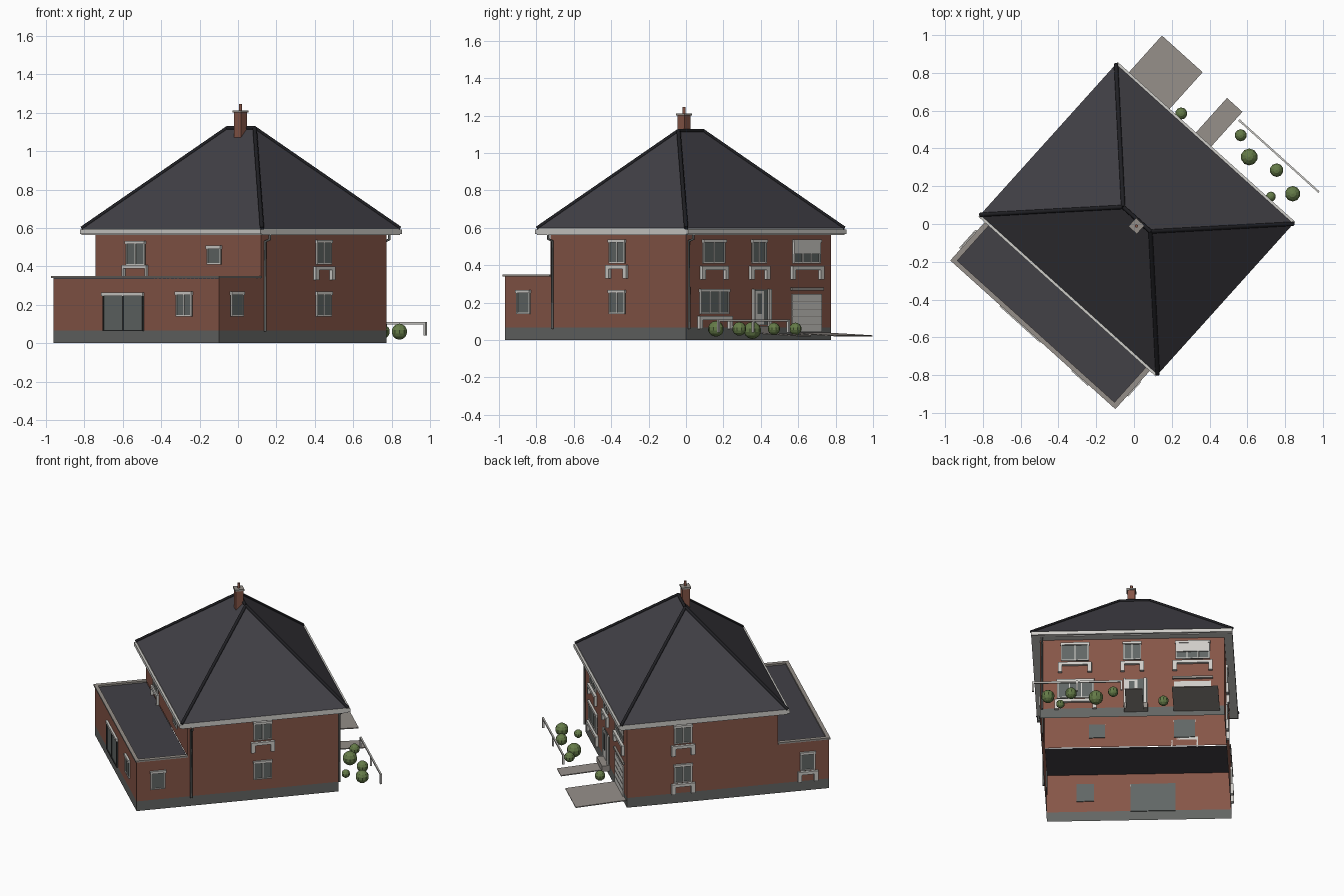
import bpy, bmesh, math
from mathutils import Matrix, Vector

if "Cube" in bpy.data.objects:
    bpy.data.objects.remove(bpy.data.objects["Cube"], do_unlink=True)


def material(name, r, g, b):
    m = bpy.data.materials.new(name)
    m.use_nodes = True
    m.diffuse_color = (r, g, b, 1)
    m.node_tree.nodes["Principled BSDF"].inputs["Base Color"].default_value = (r, g, b, 1)
    return m


BRICK = material("red brick", 0.24, 0.092, 0.064)
SLATE = material("slate roof", 0.054, 0.052, 0.062)
CAP = material("dark ridge", 0.014, 0.014, 0.017)
WHITE = material("white paint", 0.62, 0.61, 0.58)
PLINTH = material("grey plinth", 0.125, 0.13, 0.125)
STONE = material("pale stone", 0.30, 0.275, 0.25)
GLASS = material("grey glass", 0.12, 0.135, 0.13)
DARK = material("dark frame", 0.035, 0.037, 0.037)
GREEN = material("shrub green", 0.13, 0.20, 0.065)

# The house stands turned on its plot: local x runs along the ridge
FRAME = Matrix.Translation((0.015, 0.025, 0)) @ Matrix.Rotation(math.radians(-42), 4, "Z")
A, B, EXT = 0.58, 0.487, 0.815      # half length, half depth, reach of the extension
RA, RB = 0.632, 0.537               # half sizes of the roof
EAVE, PEAK, RIDGE = 0.598, 1.12, 0.097
LOW, TOP, BASE = 0.345, 0.57, 0.067


def finish(name, bm, mat, matrix=FRAME):
    mesh = bpy.data.meshes.new(name)
    bm.to_mesh(mesh)
    bm.free()
    mesh.materials.append(mat)
    ob = bpy.data.objects.new(name, mesh)
    bpy.context.collection.objects.link(ob)
    ob.matrix_world = matrix
    return ob


def boxes(name, items, mat, matrix=FRAME):
    """One object from boxes given as (x0, x1, y0, y1, z0, z1)."""
    bm = bmesh.new()
    for x0, x1, y0, y1, z0, z1 in items:
        m = Matrix.Translation(((x0 + x1) / 2, (y0 + y1) / 2, (z0 + z1) / 2))
        bmesh.ops.create_cube(bm, size=1, matrix=m @ Matrix.Diagonal((x1 - x0, y1 - y0, z1 - z0, 1)))
    return finish(name, bm, mat, matrix)


def shell(name, y0, y1, z0, z1, mat):
    """Open rectangle of walls without floor or ceiling."""
    bm = bmesh.new()
    ring = [(-A, y0), (A, y0), (A, y1), (-A, y1)]
    lo = [bm.verts.new((x, y, z0)) for x, y in ring]
    hi = [bm.verts.new((x, y, z1)) for x, y in ring]
    for i in range(4):
        j = (i + 1) % 4
        bm.faces.new((lo[i], lo[j], hi[j], hi[i]))
    return finish(name, bm, mat)


def tube(name, points, radius, mat, matrix=FRAME):
    cu = bpy.data.curves.new(name, "CURVE")
    cu.dimensions = "3D"
    cu.bevel_depth, cu.bevel_resolution, cu.use_fill_caps = radius, 1, True
    sp = cu.splines.new("POLY")
    sp.points.add(len(points) - 1)
    for p, co in zip(sp.points, points):
        p.co = (*co, 1)
    cu.materials.append(mat)
    ob = bpy.data.objects.new(name, cu)
    bpy.context.collection.objects.link(ob)
    ob.matrix_world = matrix


# Walls
shell("plinth", -EXT, B, 0, BASE, PLINTH)
shell("lower_walls", -EXT, B, BASE, LOW, BRICK)
shell("upper_walls", -B, B, LOW, TOP, BRICK)

# Flat roof of the extension with its stone edging
boxes("flat_roof", [(-A, A, -EXT, -B, 0.334, 0.34)], SLATE)
E = A + 0.008
boxes("flat_roof_edging", [(-E, E, -EXT - 0.008, -EXT + 0.016, 0.34, 0.351),
                           (-E, -E + 0.028, -EXT, -B, 0.34, 0.351),
                           (E - 0.028, E, -EXT, -B, 0.34, 0.351)], STONE)

# Hipped roof
bm = bmesh.new()
c = [bm.verts.new((x, y, EAVE)) for x, y in ((-RA, -RB), (RA, -RB), (RA, RB), (-RA, RB))]
w, e = bm.verts.new((-RIDGE, 0, PEAK)), bm.verts.new((RIDGE, 0, PEAK))
for f in ((c[0], c[1], e, w), (c[1], c[2], e), (c[2], c[3], w, e), (c[3], c[0], w)):
    bm.faces.new(f)
finish("hipped_roof", bm, SLATE)
tube("ridge_cap", [(-RIDGE, 0, PEAK), (RIDGE, 0, PEAK)], 0.011, CAP)
for sx in (-1, 1):
    for sy in (-1, 1):
        tube("hip_cap", [(sx * RA, sy * RB, EAVE), (sx * RIDGE, 0, PEAK)], 0.011, CAP)

# Eaves and gutters
boxes("eaves", [(-RA, RA, -RB, -B, 0.563, EAVE), (-RA, RA, B, RB, 0.563, EAVE),
                (-RA, -A, -B, B, 0.563, EAVE), (A, RA, -B, B, 0.563, EAVE)], WHITE)
G = RB + 0.014
boxes("gutters", [(-RA, RA, -G, -RB, 0.568, 0.592), (-RA, RA, RB, G, 0.568, 0.592)], WHITE)
tube("side_downpipe", [(RA - 0.01, -0.465, 0.565), (RA - 0.01, -0.465, 0.54),
                       (A + 0.01, -0.465, 0.53), (A + 0.01, -0.465, 0.06)], 0.007, PLINTH)
tube("entrance_downpipe", [(0.565, RB - 0.01, 0.565), (0.565, RB - 0.01, 0.54),
                           (0.565, B + 0.01, 0.53), (0.565, B + 0.01, 0.06)], 0.007, PLINTH)

# Chimney
CH = FRAME @ Matrix.Translation((0.022, -0.028, 0))
boxes("chimney", [(-0.024, 0.024, -0.024, 0.024, 1.04, 1.2)], BRICK, CH)
boxes("chimney_slab", [(-0.03, 0.03, -0.03, 0.03, 1.2, 1.212)], STONE, CH)
tube("chimney_pot", [(0, 0, 1.21), (0, 0, 1.245)], 0.009, BRICK, CH)


# Facades: local x to the right seen from outside, local -y outward
def facade(x, y, turn):
    return FRAME @ Matrix.Translation((x, y, 0)) @ Matrix.Rotation(math.radians(turn), 4, "Z")


GARDEN, ANNEX = facade(0, -B, 0), facade(0, -EXT, 0)
EAST, WEST = facade(A, 0, 90), facade(-A, 0, -90)
ENTRY = facade(0, B, 180)


def window(wall, x0, x1, z0, z1, panes=2, sill=None, frame=WHITE, box=True, leg=0.026):
    t = 0.007
    boxes("window_glass", [(x0, x1, -0.004, 0.006, z0, z1)], GLASS, wall)
    bars = [(x0, x1, -0.009, 0, z0, z0 + t), (x0, x1, -0.009, 0, z1 - t, z1)]
    for i in range(panes + 1):
        x = x0 + (x1 - x0 - t) * i / panes
        bars.append((x, x + t, -0.009, 0, z0, z1))
    boxes("window_frame", bars, frame, wall)
    if box:
        boxes("shutter_box", [(x0 - 0.003, x1 + 0.003, -0.014, 0, z1 - 0.014, z1 + 0.003)], WHITE, wall)
    if sill:
        s0, s1, d = x0 - 0.018, x1 + 0.018, -0.018
        boxes("window_sill", [(s0, s1, d, 0, sill - 0.02, sill),
                              (s0, s0 + leg, d, 0, sill - 0.07, sill - 0.02),
                              (s1 - leg, s1, d, 0, sill - 0.07, sill - 0.02)], WHITE, wall)


# Garden side
window(ANNEX, -0.229, 0.054, 0.063, 0.26, frame=DARK)
window(ANNEX, 0.283, 0.394, 0.14, 0.265)
window(GARDEN, -0.362, -0.229, 0.405, 0.53, sill=0.408, leg=0.01)
window(GARDEN, 0.205, 0.303, 0.41, 0.505, panes=1)
# Short sides
window(EAST, -0.06, 0.055, 0.41, 0.535, sill=0.40)
window(EAST, -0.06, 0.055, 0.14, 0.265)
window(EAST, -0.725, -0.63, 0.14, 0.265, panes=1)
window(WEST, -0.184, -0.068, 0.41, 0.535, sill=0.40)
window(WEST, -0.184, -0.068, 0.14, 0.265, sill=0.135)
window(WEST, 0.63, 0.725, 0.14, 0.265, panes=1, sill=0.135)
# Entrance side
window(ENTRY, -0.447, -0.271, 0.41, 0.535, sill=0.395)
window(ENTRY, -0.055, 0.057, 0.41, 0.535, sill=0.395)
window(ENTRY, 0.274, 0.489, 0.41, 0.535, panes=3, sill=0.395)
window(ENTRY, -0.47, -0.24, 0.14, 0.27, panes=3, sill=0.128)
boxes("lowered_shutter", [(0.274, 0.489, -0.012, 0, 0.46, 0.535)], WHITE, ENTRY)

# Front door with side light
boxes("side_light", [(-0.046, 0.097, -0.005, 0.005, 0.08, 0.27)], GLASS, ENTRY)
boxes("front_door", [(-0.04, 0.035, -0.01, 0, 0.08, 0.262)], WHITE, ENTRY)
boxes("door_pane", [(-0.02, 0.015, -0.013, -0.009, 0.14, 0.25)], GLASS, ENTRY)
boxes("door_posts", [(-0.052, -0.042, -0.016, 0, 0.07, 0.272), (0.072, 0.09, -0.016, 0, 0.07, 0.272)],
      WHITE, ENTRY)
boxes("door_step", [(-0.05, 0.1, -0.05, 0, 0.035, 0.075)], STONE, ENTRY)

# Garage door
boxes("garage_door", [(0.265, 0.498, -0.008, 0.004, 0.042, 0.245)], WHITE, ENTRY)
boxes("garage_grooves", [(0.265, 0.498, -0.0095, -0.007, z, z + 0.002)
                         for z in (0.083, 0.123, 0.163, 0.203)], STONE, ENTRY)
boxes("garage_lintel", [(0.255, 0.508, -0.014, 0, 0.265, 0.28)], STONE, ENTRY)


# Drive and path, sloping gently away from the house
def paving(name, x0, x1, reach):
    slope = facade(0, B, 180) @ Matrix.Translation((0, 0, 0.04)) @ Matrix.Rotation(0.045, 4, "X")
    boxes(name, [(x0, x1, -reach, 0, -0.006, 0)], STONE, slope)


paving("driveway", 0.262, 0.552, 0.325)
paving("garden_path", -0.035, 0.075, 0.31)

# Garden rail
boxes("garden_rail", [(0.05, 0.62, 0.747, 0.757, 0.098, 0.11)], WHITE)
boxes("rail_posts", [(x, x + 0.012, 0.746, 0.758, 0.04, 0.11) for x in (0.05, 0.33, 0.608)], WHITE)

# Shrubs: x, y, z, radius
for x, y, z, r in ((0.25, 0.585, 0.06, 0.033), (0.565, 0.47, 0.06, 0.033), (0.61, 0.355, 0.052, 0.046),
                   (0.755, 0.285, 0.06, 0.037), (0.725, 0.145, 0.055, 0.027), (0.84, 0.16, 0.06, 0.042)):
    bm = bmesh.new()
    bmesh.ops.create_uvsphere(bm, u_segments=10, v_segments=7, radius=r)
    finish("shrub", bm, GREEN, Matrix.Translation(Vector((x, y, z))))
